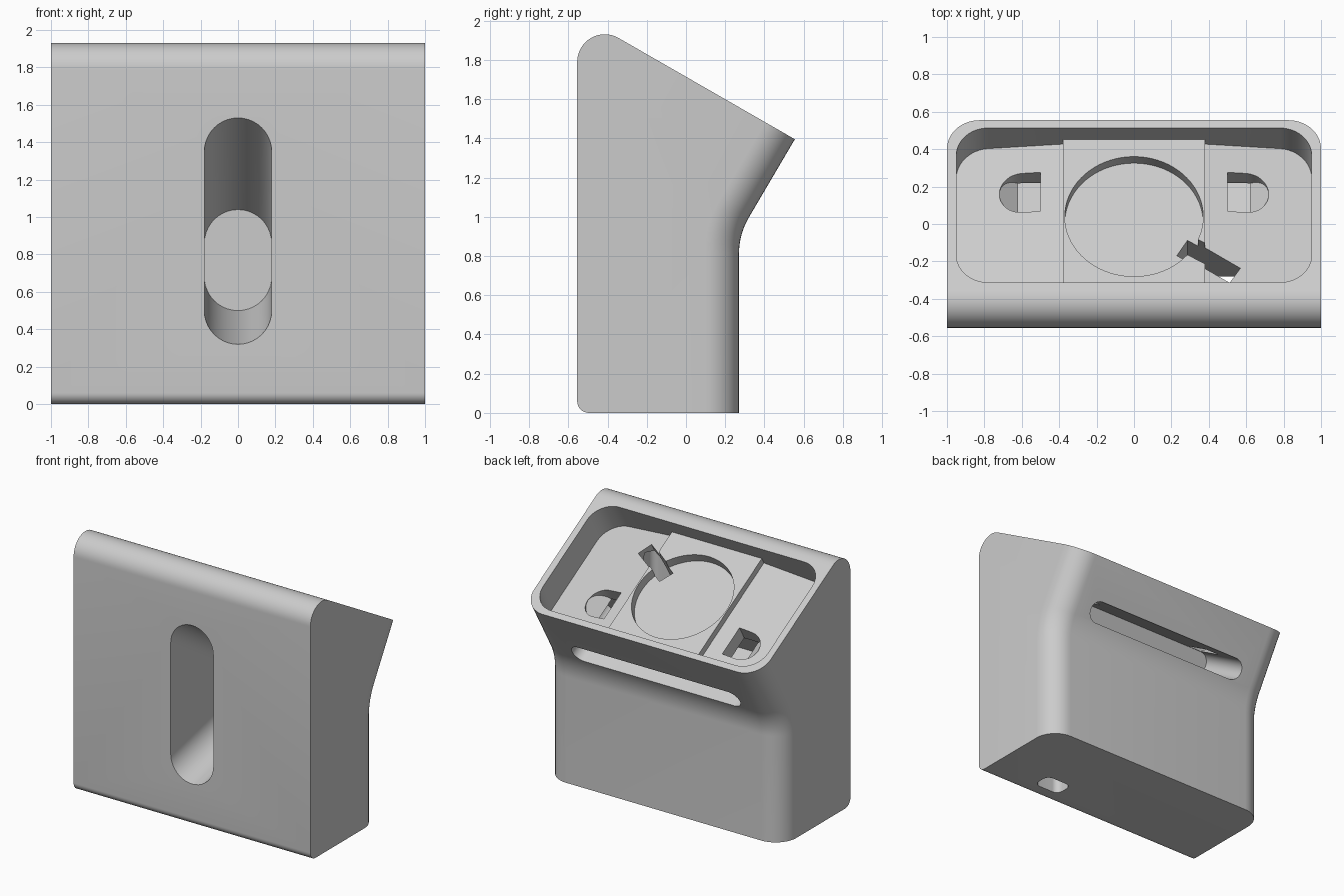
import bpy, bmesh
from math import sin, cos, radians, pi
from mathutils import Matrix, Vector

cube = bpy.data.objects.get("Cube")
if cube:
    bpy.data.objects.remove(cube)

grey = bpy.data.materials.new("light_grey")
grey.use_nodes = True
grey.diffuse_color = (0.6, 0.6, 0.6, 1)
grey.node_tree.nodes["Principled BSDF"].inputs["Base Color"].default_value = (0.6, 0.6, 0.6, 1)

# Frame of the sloping top: x across, y down the slope, z out of the face
SLOPE = Matrix.Translation((0, 0.10, 1.655)) @ Matrix.Rotation(radians(-30), 4, 'X')


def arc(cx, cy, r, a0, a1, n=12):
    return [(cx + r * cos(radians(a0 + (a1 - a0) * i / n)),
             cy + r * sin(radians(a0 + (a1 - a0) * i / n))) for i in range(n + 1)]


def stadium(half, low, high):
    """Upright slot outline with round ends."""
    return arc(0, high - half, half, 0, 180, 20) + arc(0, low + half, half, 180, 360, 20)


def rounded(x0, x1, y0, y1, r):
    return (arc(x1 - r, y1 - r, r, 0, 90) + arc(x0 + r, y1 - r, r, 90, 180)
            + arc(x0 + r, y0 + r, r, 180, 270) + arc(x1 - r, y0 + r, r, 270, 360))


def loft(name, ring_a, ring_b, frame=Matrix()):
    """Closed solid between two matching rings."""
    bm = bmesh.new()
    a = [bm.verts.new(frame @ Vector(p)) for p in ring_a]
    b = [bm.verts.new(frame @ Vector(p)) for p in ring_b]
    bm.faces.new(a)
    bm.faces.new(b[::-1])
    for i in range(len(a)):
        j = (i + 1) % len(a)
        bm.faces.new((a[j], a[i], b[i], b[j]))
    bmesh.ops.recalc_face_normals(bm, faces=bm.faces)
    mesh = bpy.data.meshes.new(name)
    bm.to_mesh(mesh)
    bm.free()
    ob = bpy.data.objects.new(name, mesh)
    bpy.context.collection.objects.link(ob)
    return ob


def pocket(name, outline, top, floor, frame=SLOPE):
    """Solid with a flat top and a floor height given by a rule on x."""
    return loft(name, [(x, y, top) for x, y in outline],
                [(x, y, floor(x)) for x, y in outline], frame)


# Stand body from its side profile
back = [(0.27, 0)] + arc(0.64, 0.81, 0.37, 180, 150, 10) + [(0.555, 1.395)]
profile = (back + arc(-0.414, 1.789, 0.141, 60, 180, 16)
           + arc(-0.495, 0.06, 0.06, 180, 270, 8))
stand = loft("phone_stand_body", [(-1, y, z) for y, z in profile],
             [(1, y, z) for y, z in profile])

# Round the two back corners along the bent back wall
bm = bmesh.new()
bm.from_mesh(stand.data)


def on_back(v):
    return any(abs(v.co.y - y) + abs(v.co.z - z) < 1e-4 for y, z in back)


corners = [e for e in bm.edges if all(on_back(v) for v in e.verts)
           and abs(e.verts[0].co.x - e.verts[1].co.x) < 1e-4]
bmesh.ops.bevel(bm, geom=corners, offset=0.175, segments=10, profile=0.5,
                affect='EDGES', clamp_overlap=False)
bm.to_mesh(stand.data)
bm.free()

cutters = []

# Phone recess: flat middle plate and lower, tilted trays at each side
cutters.append(pocket("recess_middle",
                      [(-0.39, -0.476), (0.39, -0.476), (0.39, 0.476), (-0.39, 0.476)],
                      0.3, lambda x: -0.12))
tray = ([(0.38, -0.476)] + arc(0.78, -0.306, 0.17, -90, 0)
        + arc(0.78, 0.306, 0.17, 0, 90) + [(0.38, 0.476)])
# Finger dents with ramps falling toward the middle
dent = [(0.5, 0.07)] + arc(0.6, 0.19, 0.12, -90, 90, 16) + [(0.5, 0.31)]
for side, s in (("left", 1), ("right", -1)):
    cutters.append(pocket(side + "_tray", [(s * x, y) for x, y in tray], 0.3,
                          lambda x: -0.17 - 0.12 * (abs(x) - 0.38)))
    cutters.append(pocket(side + "_dent", [(s * x, y) for x, y in dent], -0.1,
                          lambda x: -0.21 - 0.85 * (0.725 - abs(x))))

# Round charger seat
cutters.append(pocket("charger_seat", arc(0, 0, 0.37, 0, 360 - 5, 71), 0.1, lambda x: -0.19))

# Cable notch leading out of the seat, and the shaft down through the base
notch_frame = SLOPE @ Matrix.Rotation(radians(-31), 4, 'Z')
cutters.append(pocket("cable_notch", [(0.3, -0.055), (0.63, -0.055), (0.63, 0.055), (0.3, 0.055)],
                      -0.08, lambda x: -0.4, notch_frame))
cutters.append(pocket("cable_shaft", rounded(0.36, 0.58, -0.43, -0.28, 0.05),
                      1.62, lambda x: -0.1, Matrix()))

# Front slot narrowing in height toward the back
cutters.append(loft("front_slot",
                    [(x, -0.63, z) for x, z in stadium(0.18, 0.302, 1.579)],
                    [(x, 0.2, z) for x, z in stadium(0.18, 0.50, 1.04)]))

# Long slot across the upper back wall
across = [(z, x) for x, z in stadium(0.08, -0.71, 0.71)]
cutters.append(loft("back_slot", [(x, 0.06, n - 0.38) for x, n in across],
                    [(x, 0.8, n - 0.38) for x, n in across], SLOPE))

# Cut everything out and discard the cutters
bpy.context.view_layer.objects.active = stand
for cutter in cutters:
    cutter.hide_render = True
    mod = stand.modifiers.new(cutter.name, 'BOOLEAN')
    mod.operation = 'DIFFERENCE'
    mod.solver = 'EXACT'
    mod.object = cutter
    bpy.ops.object.modifier_apply(modifier=mod.name)
    bpy.data.objects.remove(cutter)

stand.data.materials.clear()
stand.data.materials.append(grey)
bpy.ops.object.select_all(action='DESELECT')
stand.select_set(True)
bpy.ops.object.shade_smooth_by_angle(angle=radians(25))
